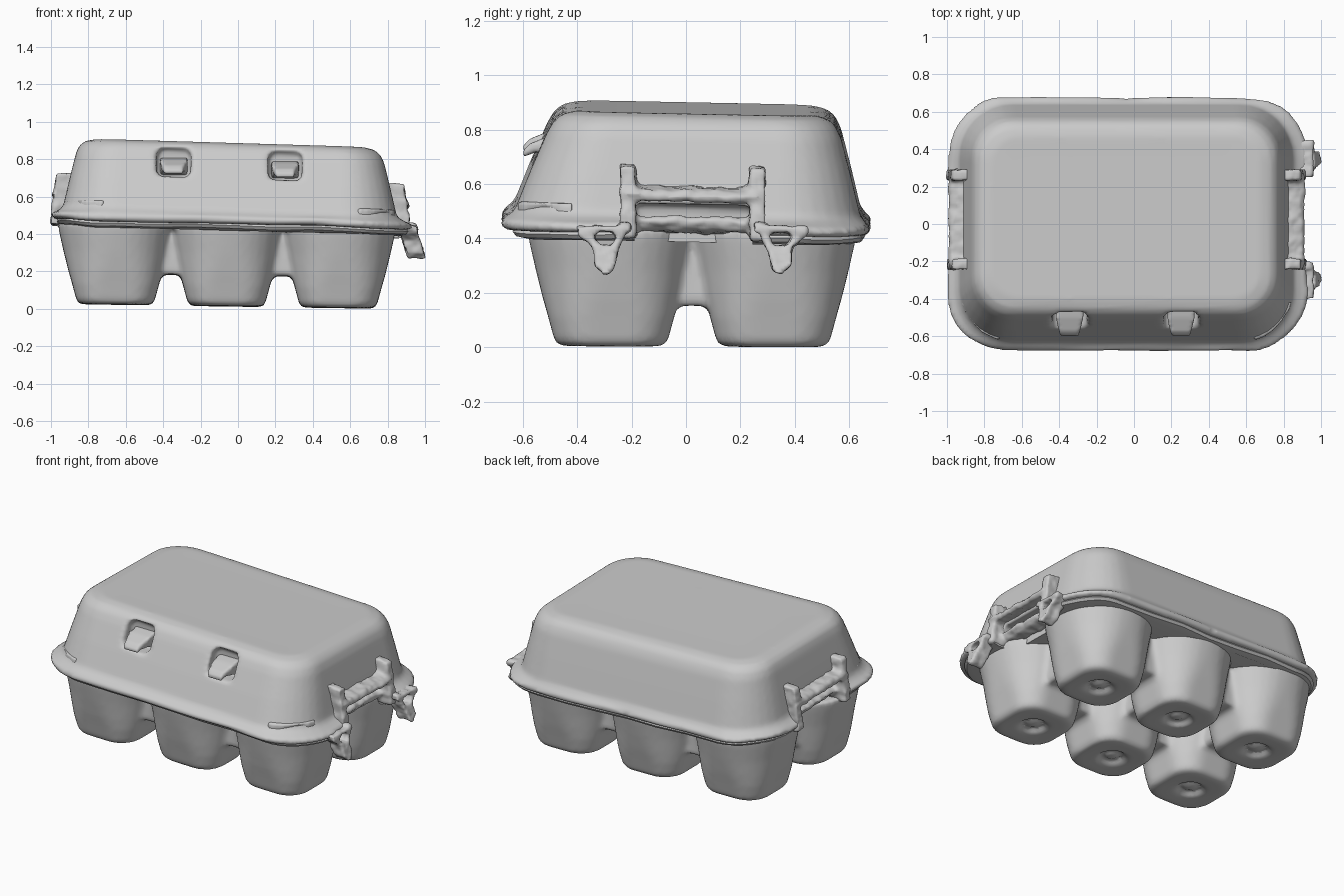
import bpy, bmesh, math
from mathutils import Vector, noise

if "Cube" in bpy.data.objects:
    bpy.data.objects.remove(bpy.data.objects["Cube"])

CX = -0.04                       # lengthwise centre of the lid


def lid_tilt(p):
    return Vector((p[0], p[1], p[2] - 0.03 * p[0] - 0.02 * p[1]))


def base_tilt(p):
    return Vector((p[0], p[1], p[2] - 0.015 * p[0] + 0.012 - 0.004 * p[1]))


def rounded_rect(cx, cy, hx, hy, r, seg=8, edge=6):
    """Outline of a rounded rectangle with evenly divided sides."""
    arcs = []
    for k, (sx, sy) in enumerate([(1, 1), (-1, 1), (-1, -1), (1, -1)]):
        angles = [math.radians(90 * k + 90 * i / seg) for i in range(seg + 1)]
        arcs.append([(cx + sx * (hx - r) + r * math.cos(a),
                      cy + sy * (hy - r) + r * math.sin(a)) for a in angles])
    pts = []
    for k in range(4):
        a, b = arcs[k][-1], arcs[(k + 1) % 4][0]
        pts += arcs[k]
        pts += [(a[0] + (b[0] - a[0]) * i / edge, a[1] + (b[1] - a[1]) * i / edge)
                for i in range(1, edge)]
    return pts


def loft(bm, sections, tilt, wobble_below=-1):
    """Skin sections (cx, cy, hx, hy, r, z) into a closed body."""
    rings = []
    for cx, cy, hx, hy, r, z in sections:
        ring = []
        for x, y in rounded_rect(cx, cy, hx, hy, r):
            p = Vector((x, y, z))
            if z < wobble_below:
                p += 0.012 * noise.noise_vector(Vector((x, y, 0)) * 5)
            ring.append(bm.verts.new(tilt(p)))
        rings.append(ring)
    n = len(rings[0])
    for a, b in zip(rings, rings[1:]):
        for i in range(n):
            bm.faces.new((a[i], a[(i + 1) % n], b[(i + 1) % n], b[i]))
    bm.faces.new(rings[0][::-1])
    bm.faces.new(rings[-1])


def prism(bm, pts, place, w0, w1):
    """Extrude a 2D outline; place(u, v, w) gives the 3D position."""
    a = [bm.verts.new(place(u, v, w0)) for u, v in pts]
    b = [bm.verts.new(place(u, v, w1)) for u, v in pts]
    faces = [bm.faces.new(a[::-1]), bm.faces.new(b)]
    for i in range(len(pts)):
        j = (i + 1) % len(pts)
        faces.append(bm.faces.new((a[i], a[j], b[j], b[i])))
    bmesh.ops.recalc_face_normals(bm, faces=faces)


def box(bm, x0, x1, y0, y1, z0, z1, tilt):
    prism(bm, [(x0, y0), (x1, y0), (x1, y1), (x0, y1)],
          lambda u, v, w: tilt((u, v, w)), z0, z1)


def finish(name, bm):
    bmesh.ops.recalc_face_normals(bm, faces=bm.faces)
    me = bpy.data.meshes.new(name)
    bm.to_mesh(me)
    bm.free()
    ob = bpy.data.objects.new(name, me)
    bpy.context.collection.objects.link(ob)
    return ob


def pulp(ob, voxel, smooth):
    """Fuse overlapping pieces and soften them like moulded pulp."""
    m = ob.modifiers.new("fuse", 'REMESH')
    m.mode, m.voxel_size, m.use_smooth_shade = 'VOXEL', voxel, True
    m = ob.modifiers.new("soften", 'SMOOTH')
    m.factor, m.iterations = 0.5, smooth


def cut(ob, cutter):
    m = ob.modifiers.new("cut", 'BOOLEAN')
    m.operation, m.object, m.solver = 'DIFFERENCE', cutter, 'EXACT'
    cutter.hide_render = True
    bpy.context.view_layer.objects.active = ob
    bpy.ops.object.modifier_apply(modifier=m.name)


# Egg cups (half width, corner radius, height): chamfered feet with a ring dimple
cup_profile = [(0.02, 0.0195, 0.014), (0.035, 0.034, 0.016), (0.047, 0.046, 0.036),
               (0.068, 0.067, 0.034), (0.085, 0.083, 0.004), (0.17, 0.12, 0.0),
               (0.196, 0.13, 0.005), (0.209, 0.135, 0.025), (0.232, 0.16, 0.11),
               (0.252, 0.20, 0.18), (0.277, 0.25, 0.28), (0.302, 0.285, 0.39),
               (0.308, 0.29, 0.44)]
cup_x, cup_y = (-0.655, -0.062, 0.535), (-0.275, 0.32)
bm = bmesh.new()
for x in cup_x:
    for y in cup_y:
        loft(bm, [(x, y, h, h, r, z) for h, r, z in cup_profile], base_tilt)
# Bridges between neighbouring cups
for x in (-0.36, 0.236):
    for y in cup_y:
        box(bm, x - 0.07, x + 0.07, y - 0.11, y + 0.11, 0.165, 0.44, base_tilt)
for x in cup_x:
    box(bm, x - 0.11, x + 0.11, -0.05, 0.09, 0.15, 0.44, base_tilt)
# Deck that closes the space between the cups
box(bm, -0.80, 0.68, -0.45, 0.49, 0.415, 0.45, base_tilt)
pulp(finish("egg_cups", bm), 0.017, 3)

# Lower rim
bm = bmesh.new()
loft(bm, [(-0.03, 0.01, 0.90, 0.60, 0.27, 0.410), (-0.03, 0.01, 0.93, 0.635, 0.29, 0.417),
          (-0.03, 0.01, 0.94, 0.645, 0.29, 0.432), (-0.03, 0.01, 0.92, 0.63, 0.28, 0.455)],
     lid_tilt, 1)
lower_rim = finish("lower_rim", bm)

# Lid with flared rim, sloping walls and soft shoulder
bm = bmesh.new()
loft(bm, [(-0.035, 0.0, 0.94, 0.66, 0.30, 0.440), (-0.035, 0.0, 0.963, 0.678, 0.31, 0.452),
          (-0.035, 0.0, 0.96, 0.676, 0.31, 0.474), (-0.038, 0.002, 0.93, 0.66, 0.30, 0.486),
          (-0.043, 0.006, 0.893, 0.635, 0.28, 0.51), (-0.043, 0.018, 0.858, 0.587, 0.25, 0.66),
          (-0.043, 0.03, 0.825, 0.54, 0.22, 0.795), (-0.044, 0.032, 0.807, 0.518, 0.21, 0.838),
          (-0.045, 0.034, 0.775, 0.488, 0.19, 0.865), (-0.045, 0.035, 0.72, 0.435, 0.15, 0.878),
          (-0.045, 0.035, 0.60, 0.315, 0.10, 0.877)], lid_tilt, 0.48)
lid = finish("lid", bm)

# Cutters: openings at both ends, latch windows at the front
bm = bmesh.new()
for s in (-1, 1):
    x0, x1 = sorted((CX + s * 0.80, CX + s * 1.1))
    box(bm, x0, x1, -0.19, 0.245, 0.36, 0.55, lid_tilt)
end_cutter = finish("end_opening_cutter", bm)
latch_x = (-0.345, 0.25)
bm = bmesh.new()
for x in latch_x:
    prism(bm, [(x - 0.09, 0.71), (x - 0.07, 0.695), (x + 0.07, 0.695), (x + 0.09, 0.71),
               (x + 0.095, 0.82), (x + 0.07, 0.85), (x - 0.06, 0.85), (x - 0.09, 0.82)],
          lambda u, v, w: Vector((u, w, v - 0.03 * u)), -0.75, -0.445)
window_cutter = finish("latch_window_cutter", bm)
cut(lower_rim, end_cutter)
cut(lid, end_cutter)
cut(lid, window_cutter)
for c in (end_cutter, window_cutter):
    bpy.data.objects.remove(c)
pulp(lid, 0.016, 2)
lower_rim.select_set(True)
bpy.context.view_layer.objects.active = lower_rim
bpy.ops.object.shade_smooth_by_angle()

# Latch tabs poking out of the windows
bm = bmesh.new()
for x in latch_x:
    prism(bm, [(-0.43, 0.80), (-0.50, 0.785), (-0.575, 0.755), (-0.60, 0.728),
               (-0.595, 0.708), (-0.55, 0.725), (-0.43, 0.70)],
          lambda u, v, w: Vector((x + w * (1 - 3.5 * max(0, -u - 0.5)), u, v - 0.03 * x)),
          -0.075, 0.075)
pulp(finish("latch_tabs", bm), 0.011, 2)

# Low pads wrapped around the front corners of the lid
bm = bmesh.new()
arc = [math.radians(a) for a in range(-75, -14, 10)]
for s in (-1, 1):
    def on_corner(a, z, w):
        return lid_tilt((CX + s * (0.608 + (0.28 + w) * math.cos(a)),
                         -0.347 + (0.28 + w) * math.sin(a), z))
    prism(bm, [(a, 0.48) for a in arc] + [(a, 0.545) for a in reversed(arc)],
          on_corner, -0.06, 0.005)
pulp(finish("corner_pads", bm), 0.012, 2)

# End posts with a ledge strip between them, and the lip of the cups below
bm = bmesh.new()
for s in (-1, 1):
    def out(u, v, w):
        return lid_tilt((CX + s * u, w, v))
    for y in (-0.212, 0.262):
        prism(bm, [(0.80, 0.695), (0.93, 0.69), (0.945, 0.58), (0.965, 0.42), (0.84, 0.42)],
              out, y - 0.028, y + 0.028)
    prism(bm, [(0.82, 0.625), (0.935, 0.605), (0.955, 0.585), (0.945, 0.562), (0.82, 0.57)],
          out, -0.22, 0.27)
    prism(bm, [(0.80, 0.44), (0.875, 0.455), (0.90, 0.49), (0.875, 0.51), (0.80, 0.48)],
          out, -0.22, 0.27)
ends = finish("end_posts_and_strips", bm)
pulp(ends, 0.012, 2)

# Torn paper scraps hanging at the right end
bm = bmesh.new()
for y, s in ((-0.30, 1), (0.35, -1)):
    def hang(u, v, w):
        return Vector((0.88 + w + 0.33 * (0.45 - v), y + s * u, v))
    prism(bm, [(-0.10, 0.435), (-0.09, 0.405), (-0.04, 0.37), (-0.035, 0.30), (0, 0.265),
               (0.03, 0.28), (0.055, 0.37), (0.10, 0.46), (0.06, 0.46), (0.03, 0.37),
               (-0.02, 0.375), (-0.05, 0.43)], hang, -0.03, 0.065)
    prism(bm, [(-0.10, 0.42), (0.10, 0.425), (0.10, 0.45), (-0.10, 0.445)], hang, -0.07, 0.075)
scraps = finish("torn_scraps", bm)
pulp(scraps, 0.011, 1)

# Ragged fibres on the torn parts
tex = bpy.data.textures.new("ragged", 'CLOUDS')
tex.noise_scale = 0.05
for ob in (ends, scraps):
    m = ob.modifiers.new("ragged", 'DISPLACE')
    m.texture, m.strength, m.mid_level = tex, 0.02, 0.5
